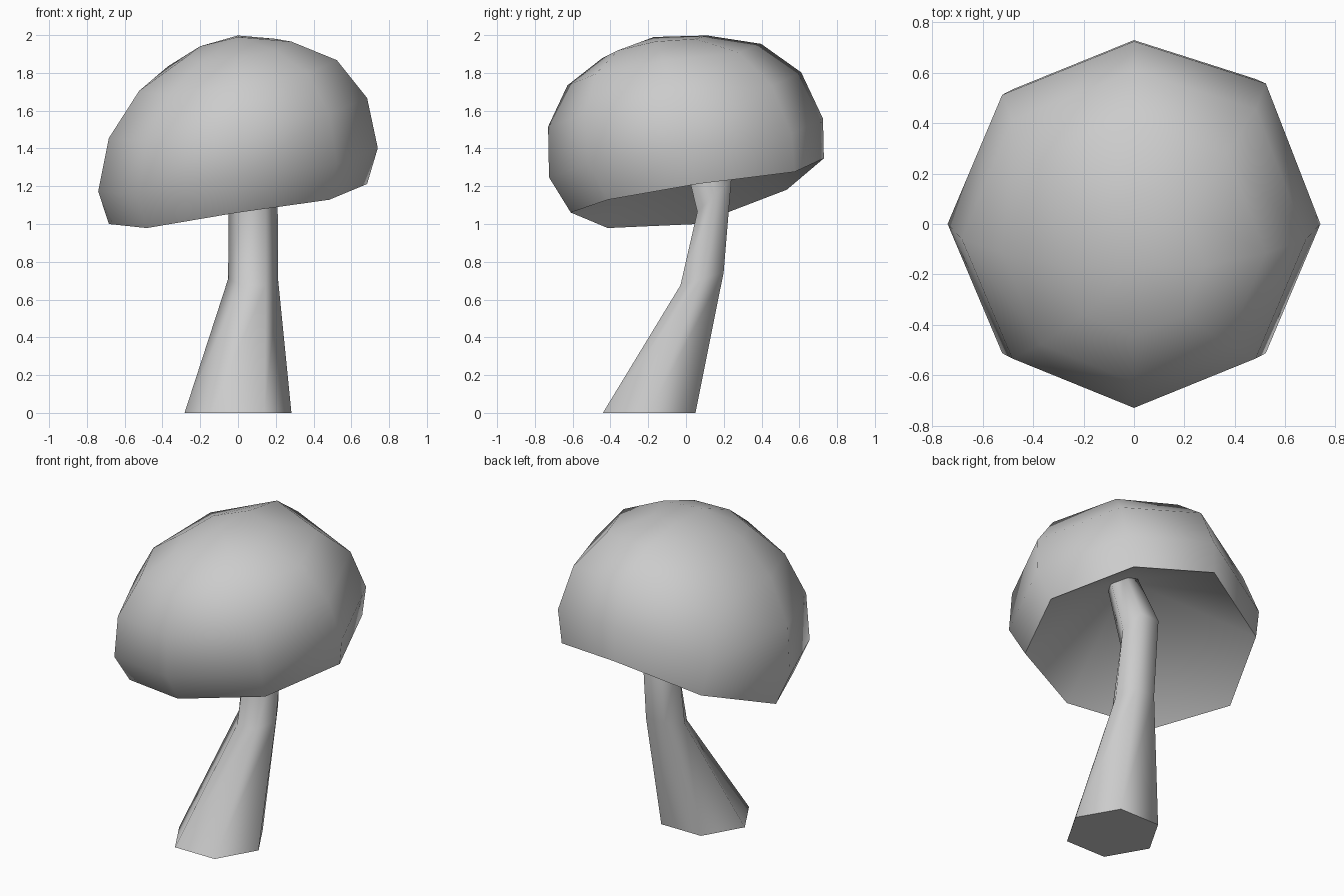
import bpy, bmesh
from math import sin, cos, pi, radians

cube = bpy.data.objects.get("Cube")
if cube:
    bpy.data.objects.remove(cube, do_unlink=True)

grey = bpy.data.materials.new("plain_grey")
grey.use_nodes = True
GREY = (0.6, 0.6, 0.6, 1)
grey.diffuse_color = GREY
grey.node_tree.nodes["Principled BSDF"].inputs["Base Color"].default_value = GREY


def bridge(bm, lower, upper):
    """Join two rings of vertices with quads."""
    n = len(lower)
    for i in range(n):
        j = (i + 1) % n
        bm.faces.new((lower[i], lower[j], upper[j], upper[i]))


def fan(bm, ring, tip):
    """Close a ring with triangles to one point."""
    for i in range(len(ring)):
        bm.faces.new((ring[i], ring[(i + 1) % len(ring)], tip))


def finish(bm, name):
    bmesh.ops.recalc_face_normals(bm, faces=bm.faces)
    mesh = bpy.data.meshes.new(name)
    bm.to_mesh(mesh)
    bm.free()
    mesh.materials.append(grey)
    obj = bpy.data.objects.new(name, mesh)
    bpy.context.collection.objects.link(obj)
    bpy.ops.object.select_all(action="DESELECT")
    obj.select_set(True)
    bpy.context.view_layer.objects.active = obj
    bpy.ops.object.shade_smooth_by_angle(angle=radians(70))


# Cap: eight-sided dome, tipped forward and sideways with a saddle-shaped rim
RADIUS, MIDDLE = 0.74, 1.345
levels = [(112.5, -0.19, 0.06), (90, 0, 0), (67.5, 0.265, -0.06),
          (45, 0.47, -0.115), (22.5, 0.585, -0.165)]  # polar angle, height, y shift
bm = bmesh.new()
rings = []
for polar, height, shift in levels:
    ring = []
    for i in range(8):
        r = RADIUS * sin(radians(polar))
        x, y = r * cos(i * pi / 4), r * sin(i * pi / 4)
        z = MIDDLE + height + 0.155 * x + 0.21 * y
        z += 0.0575 * (y * y - x * x) / RADIUS ** 2
        y = 0.98 * y + shift
        if i == 1:  # one corner droops outward
            y += 0.045 * r / RADIUS
            z -= 0.06 * r / RADIUS
        ring.append(bm.verts.new((x, y, z)))
    rings.append(ring)
for lower, upper in zip(rings, rings[1:]):
    bridge(bm, lower, upper)
fan(bm, rings[-1], bm.verts.new((0, -0.17, 1.99)))
# Hollow underside
fan(bm, rings[0], bm.verts.new((0.05, 0, 1.6)))
finish(bm, "cap")

# Stem: bent six-sided tube running up into the hollow cap
sections = [(0, -0.195, 0, 0.283, 0), (0.08, 0.085, 0.71, 0.132, 0.3),
            (0.08, 0.15, 1.15, 0.13, 0.75), (0.11, 0, 1.62, 0.09, 0)]  # x, y, z, radius, tilt
bm = bmesh.new()
rings = []
for cx, cy, cz, r, tilt in sections:
    rings.append([bm.verts.new((cx + r * cos(i * pi / 3), cy + r * sin(i * pi / 3) * (0.8 if tilt > 0.5 else 1),
                                cz + tilt * r * sin(i * pi / 3))) for i in range(6)])
for lower, upper in zip(rings, rings[1:]):
    bridge(bm, lower, upper)
bm.faces.new(rings[0])
bm.faces.new(rings[-1])
finish(bm, "stem")
